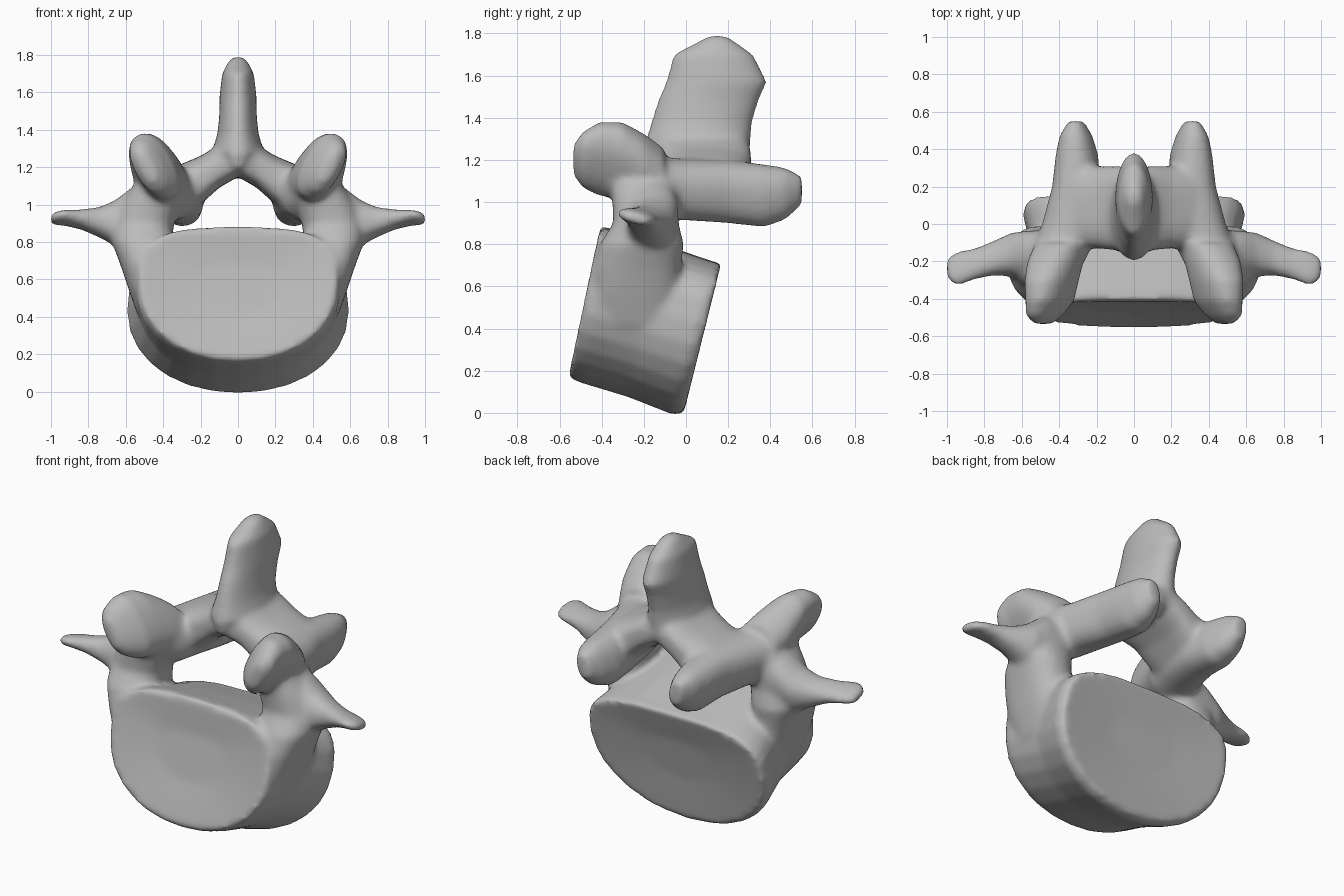
import bpy, bmesh
from math import sin, cos, pi, radians
from mathutils import Vector

cube = bpy.data.objects.get("Cube")
if cube:
    bpy.data.objects.remove(cube, do_unlink=True)

SIDES = 28
bm = bmesh.new()


def power(v, n):
    return (abs(v) ** (2 / n)) * (1 if v >= 0 else -1)


def skin(rings):
    """Bridge successive rings of points and cap both ends."""
    loops = [[bm.verts.new(p) for p in ring] for ring in rings]
    for a, b in zip(loops, loops[1:]):
        for i in range(SIDES):
            j = (i + 1) % SIDES
            bm.faces.new((a[i], a[j], b[j], b[i]))
    bm.faces.new(loops[0])
    bm.faces.new(loops[-1])


def loft(axis, stations, side=1, tilt=0, n=2.3):
    """Each station: position on axis, two centre values, two half sizes."""
    t = radians(tilt)
    rings = []
    for pos, ca, cb, ra, rb in stations:
        ring = []
        for i in range(SIDES):
            ang = 2 * pi * i / SIDES
            u, v = ra * power(cos(ang), n), rb * power(sin(ang), n)
            a, b = ca + u * cos(t) + v * sin(t), cb - u * sin(t) + v * cos(t)
            p = {"x": (pos, a, b), "y": (a, pos, b), "z": (a, b, pos)}[axis]
            ring.append(Vector((p[0] * side, p[1], p[2])))
        rings.append(ring)
    skin(rings)


def body(stations):
    """Slanted rings with a flat top and a round bottom."""
    rings = []
    for y, zc, half, up, down, slant in stations:
        ring = []
        for i in range(SIDES):
            ang = 2 * pi * i / SIDES
            s = sin(ang)
            n = 3.2 if s > 0 else 2.1
            dz = power(s, n) * (up if s > 0 else down)
            ring.append((half * power(cos(ang), n), y + slant * dz, zc + dz))
        rings.append(ring)
    skin(rings)


# Vertebral body with slightly dished ends
body([(-.445, .57, .22, .11, .16, .21),
      (-.462, .58, .42, .22, .30, .21),
      (-.475, .58, .53, .305, .41, .21),
      (-.42, .56, .55, .315, .415, .21),
      (-.18, .49, .54, .31, .415, .23),
      (.05, .43, .595, .29, .44, .25),
      (.10, .43, .58, .28, .43, .25),
      (.09, .43, .44, .19, .30, .25),
      (.075, .42, .22, .10, .15, .25)])

for side in (1, -1):
    # Pedicle
    loft("z", [(.42, .47, -.23, .07, .18), (.56, .48, -.24, .11, .21),
               (.68, .495, -.235, .135, .21), (.80, .515, -.21, .16, .20),
               (.90, .505, -.19, .165, .155), (1.0, .47, -.19, .16, .16),
               (1.1, .44, -.20, .12, .16)], side)
    # Transverse process
    loft("x", [(.42, -.17, .95, .13, .15), (.57, -.17, .92, .13, .17),
               (.66, -.165, .90, .115, .12), (.74, -.18, .905, .095, .08),
               (.84, -.21, .92, .085, .05), (.93, -.235, .93, .095, .036),
               (.98, -.24, .925, .08, .03), (1.005, -.235, .92, .045, .02)],
         side, tilt=14)
    # Upper articular process
    loft("y", [(-.535, .485, 1.20, .03, .08), (-.49, .48, 1.20, .075, .145),
               (-.41, .45, 1.205, .10, .19), (-.30, .44, 1.195, .12, .195),
               (-.20, .42, 1.15, .135, .18), (-.10, .39, 1.11, .13, .14)],
         side, tilt=28)
    # Lower articular process
    loft("y", [(-.30, .43, 1.09, .11, .12), (-.15, .39, 1.06, .15, .15),
               (0, .345, 1.06, .145, .145), (.2, .31, 1.05, .125, .15),
               (.37, .305, 1.03, .11, .15), (.47, .31, 1.04, .085, .125),
               (.55, .31, 1.055, .04, .07)], side, tilt=12)
    # Lamina
    loft("x", [(-.03, .055, 1.265, .245, .10), (.10, .085, 1.205, .225, .115),
               (.20, .09, 1.13, .22, .13), (.32, .09, 1.065, .22, .145)],
         side, n=3)

# Spinous process
loft("z", [(1.19, 0, .05, .05, .24), (1.28, 0, .055, .14, .25),
           (1.38, 0, .075, .11, .24), (1.48, 0, .105, .10, .24),
           (1.57, 0, .145, .10, .24), (1.7, 0, .13, .085, .19),
           (1.76, 0, .145, .055, .09), (1.79, 0, .15, .03, .04)], n=2)

bmesh.ops.recalc_face_normals(bm, faces=bm.faces)
mesh = bpy.data.meshes.new("vertebra")
bm.to_mesh(mesh)
bm.free()
bone = bpy.data.objects.new("vertebra", mesh)
bpy.context.collection.objects.link(bone)

# Grey bone colour
mat = bpy.data.materials.new("bone grey")
mat.use_nodes = True
grey = (.5, .5, .5, 1)
mat.diffuse_color = grey
mat.node_tree.nodes["Principled BSDF"].inputs["Base Color"].default_value = grey
mesh.materials.append(mat)

# Fuse the parts into one soft surface
fuse = bone.modifiers.new("fuse", "REMESH")
fuse.mode = "VOXEL"
fuse.voxel_size = .016
fuse.use_smooth_shade = True
soften = bone.modifiers.new("soften", "SMOOTH")
soften.factor = .5
soften.iterations = 12
